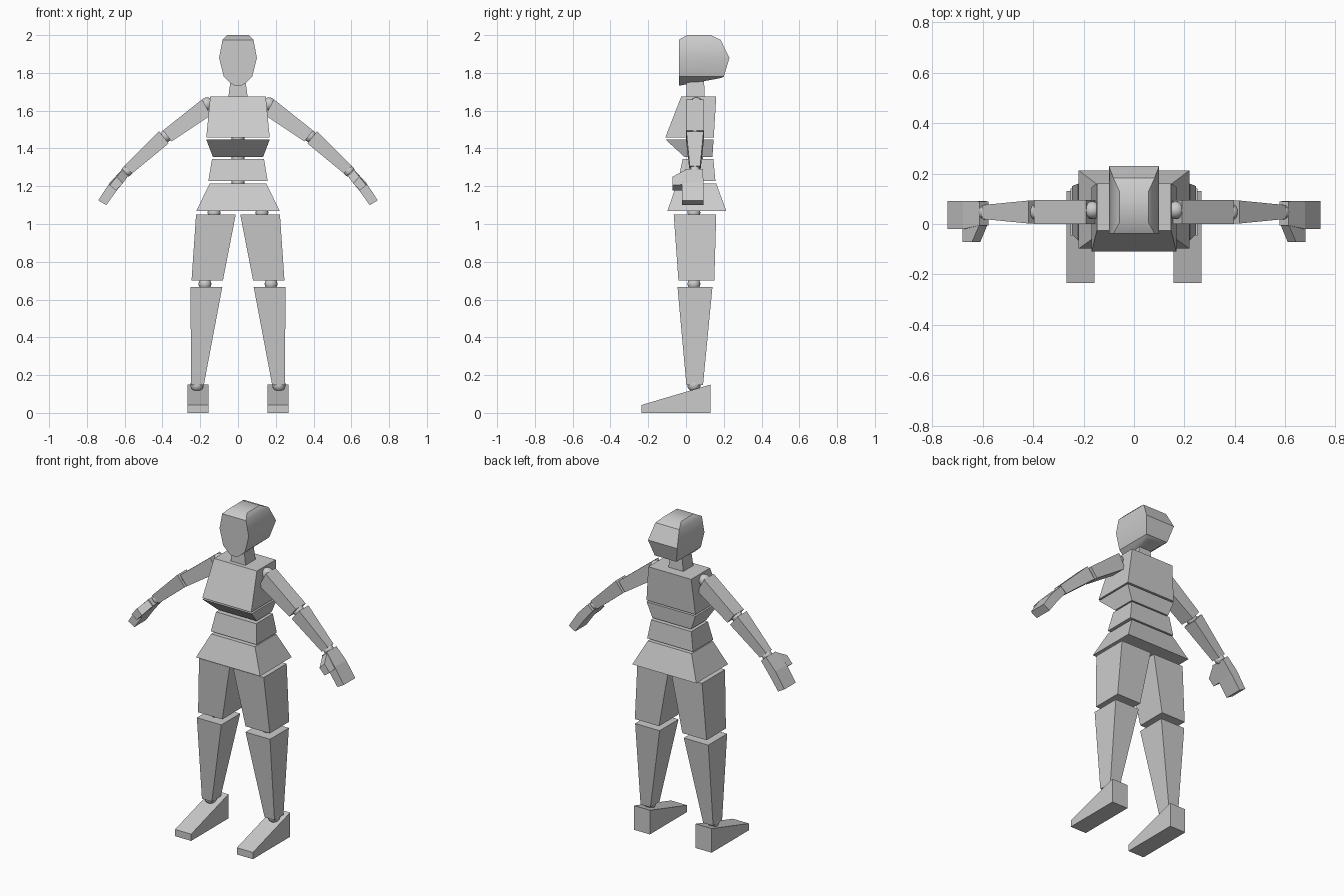
import bpy, bmesh, math

if "Cube" in bpy.data.objects:
    bpy.data.objects.remove(bpy.data.objects["Cube"])


def rect(z, hx, y0, y1, cx=0.0, zb=None, hxb=None):
    """Four-sided section; the back edge may have its own height and width."""
    zb = z if zb is None else zb
    hxb = hx if hxb is None else hxb
    return [(cx - hx, y0, z), (cx + hx, y0, z), (cx + hxb, y1, zb), (cx - hxb, y1, zb)]


def slab(a, b, y0, y1):
    """Section across an arm: two (x, z) points spanned from y0 to y1."""
    return [(a[0], y0, a[1]), (b[0], y0, b[1]), (b[0], y1, b[1]), (a[0], y1, a[1])]


def finish(ob, mirror):
    if mirror:
        ob.modifiers.new("Mirror", 'MIRROR')
    return ob


def loft(name, sections, mirror=False, smooth=None):
    bm = bmesh.new()
    rings = [[bm.verts.new(p) for p in s] for s in sections]
    for lo, hi in zip(rings, rings[1:]):
        for i in range(len(lo)):
            j = (i + 1) % len(lo)
            bm.faces.new((lo[i], lo[j], hi[j], hi[i]))
    bm.faces.new(rings[0][::-1])
    bm.faces.new(rings[-1])
    bmesh.ops.recalc_face_normals(bm, faces=bm.faces[:])
    me = bpy.data.meshes.new(name)
    bm.to_mesh(me)
    bm.free()
    ob = bpy.data.objects.new(name, me)
    bpy.context.collection.objects.link(ob)
    if smooth:
        bpy.ops.object.select_all(action='DESELECT')
        ob.select_set(True)
        bpy.context.view_layer.objects.active = ob
        bpy.ops.object.shade_smooth_by_angle(angle=math.radians(smooth))
    return finish(ob, mirror)


def joint(name, loc, r, mirror=False):
    bm = bmesh.new()
    bmesh.ops.create_uvsphere(bm, u_segments=16, v_segments=10, radius=r)
    bmesh.ops.translate(bm, verts=bm.verts[:], vec=loc)
    for f in bm.faces:
        f.smooth = True
    me = bpy.data.meshes.new(name)
    bm.to_mesh(me)
    bm.free()
    ob = bpy.data.objects.new(name, me)
    bpy.context.collection.objects.link(ob)
    return finish(ob, mirror)


# Head: tilted jaw, widest at ear height, narrow crown
loft("head", [
    rect(1.732, 0.018, -0.038, 0.17, zb=1.77, hxb=0.045),
    rect(1.745, 0.038, -0.038, 0.185, zb=1.773, hxb=0.06),
    rect(1.78, 0.075, -0.038, 0.20),
    rect(1.88, 0.10, -0.038, 0.23),
    rect(1.975, 0.082, -0.038, 0.183),
    rect(2.0, 0.058, 0.005, 0.13)], smooth=35)
loft("neck", [rect(1.66, 0.053, 0.0, 0.10), rect(1.77, 0.038, 0.005, 0.095)])

# Torso blocks
loft("chest", [rect(1.457, 0.168, -0.11, 0.147), rect(1.675, 0.147, -0.025, 0.16)])
loft("ribs", [rect(1.355, 0.133, -0.008, 0.14), rect(1.447, 0.168, -0.108, 0.146)])
loft("abdomen", [rect(1.227, 0.157, -0.042, 0.156), rect(1.343, 0.138, -0.018, 0.145)])
loft("pelvis", [rect(1.07, 0.22, -0.098, 0.213), rect(1.215, 0.15, -0.048, 0.16)])
for name, z in (("chest_joint", 1.452), ("rib_joint", 1.349), ("waist_joint", 1.221)):
    joint(name, (0, 0.055, z), 0.034)

# Legs
loft("thigh", [rect(0.70, 0.083, -0.04, 0.15, 0.163),
               rect(1.05, 0.105, -0.065, 0.16, 0.117)], True)
loft("shin", [rect(0.147, 0.034, 0.002, 0.09, 0.215),
              rect(0.667, 0.084, -0.045, 0.14, 0.167)], True)
loft("foot", [[(x, -0.235, 0), (x, 0.13, 0), (x, 0.13, 0.15), (x, -0.235, 0.042)]
              for x in (0.157, 0.267)], True)
joint("hip_joint", (0.127, 0.042, 1.06), 0.034, True)
joint("knee_joint", (0.175, 0.042, 0.683), 0.034, True)
joint("ankle_joint", (0.217, 0.042, 0.147), 0.035, True)

# Arms
loft("upper_arm", [slab((0.19, 1.66), (0.145, 1.575), 0.0, 0.096),
                   slab((0.397, 1.495), (0.352, 1.437), 0.0, 0.096)], True)
loft("forearm", [slab((0.418, 1.49), (0.367, 1.427), 0.002, 0.093),
                 slab((0.603, 1.307), (0.56, 1.268), 0.02, 0.075)], True)
joint("shoulder_joint", (0.165, 0.055, 1.635), 0.035, True)
joint("elbow_joint", (0.383, 0.047, 1.465), 0.033, True)
joint("wrist_joint", (0.588, 0.047, 1.28), 0.03, True)

# Hands: bent mitten with a forward thumb
loft("hand", [slab((0.612, 1.29), (0.578, 1.258), -0.005, 0.09),
              slab((0.678, 1.22), (0.638, 1.183), -0.02, 0.092),
              slab((0.74, 1.125), (0.697, 1.10), -0.02, 0.092)], True)
thumb_root = [(0.612, 1.288), (0.68, 1.21), (0.642, 1.178), (0.58, 1.258)]
thumb_tip = [(0.643, 1.25), (0.68, 1.205), (0.645, 1.178), (0.61, 1.215)]
loft("thumb", [[(x, y, z) for x, z in pts]
               for pts, y in ((thumb_root, 0.0), (thumb_tip, -0.072))], True)
